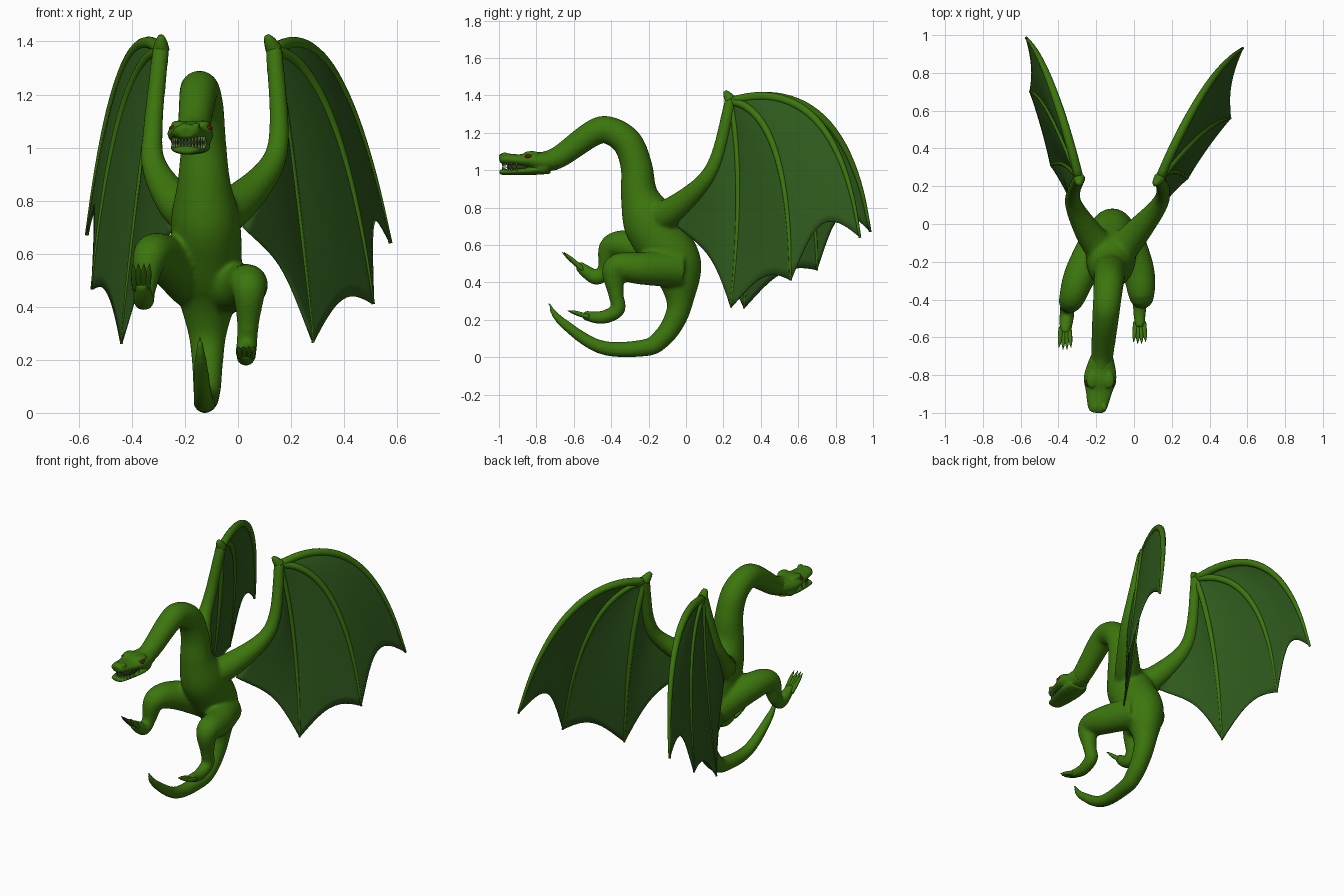
import bpy, bmesh, math
from mathutils import Vector

if "Cube" in bpy.data.objects:
    bpy.data.objects.remove(bpy.data.objects["Cube"])


def material(name, rgb):
    m = bpy.data.materials.new(name)
    m.diffuse_color = (*rgb, 1)
    m.use_nodes = True
    m.node_tree.nodes["Principled BSDF"].inputs["Base Color"].default_value = m.diffuse_color
    return m


SKIN = material("skin", (0.045, 0.18, 0.004))
WEB = material("wing_skin", (0.028, 0.1, 0.012))
TOOTH = material("tooth", (0.17, 0.26, 0.08))
DARK = material("mouth_dark", (0.02, 0.04, 0.01))
EYE = material("eye_red", (0.12, 0.01, 0.005))


def spline(pts, k):
    """Catmull-Rom samples through points of any dimension."""
    p = [Vector(q) for q in pts]
    p = [p[0] * 2 - p[1]] + p + [p[-1] * 2 - p[-2]]
    out = []
    for a, b, c, d in zip(p, p[1:], p[2:], p[3:]):
        for j in range(k):
            t = j / k
            out.append((b * 2 + (c - a) * t + (a * 2 - b * 5 + c * 4 - d) * t * t
                        + (b * 3 - a - c * 3 + d) * t ** 3) * 0.5)
    return out + [p[-2]]


def tube(bm, pts, n=20, k=6):
    """Sweep an ellipse; each point is x, y, z, side radius, depth radius."""
    s = spline([(*q, q[3])[:5] for q in pts], k)
    c = [Vector(q[:3]) for q in s]
    rings = []
    for i, q in enumerate(s):
        t = (c[min(i + 1, len(c) - 1)] - c[max(i - 1, 0)]).normalized()
        side = Vector((1, 0, 0))
        side = (side - t * side.dot(t)).normalized()
        up = t.cross(side)
        rings.append([bm.verts.new(c[i] + side * math.cos(a) * max(q[3], .002)
                                   + up * math.sin(a) * max(q[4], .002))
                      for a in (math.tau * j / n for j in range(n))])
    for r0, r1 in zip(rings, rings[1:]):
        for j in range(n):
            m = (j + 1) % n
            bm.faces.new((r0[j], r0[m], r1[m], r1[j]))
    bm.faces.new(rings[0][::-1])
    bm.faces.new(rings[-1])


def finish(bm, name, mat, voxel=0, smooth=4):
    bmesh.ops.recalc_face_normals(bm, faces=bm.faces)
    me = bpy.data.meshes.new(name)
    bm.to_mesh(me)
    bm.free()
    me.materials.append(mat)
    me.shade_smooth()
    ob = bpy.data.objects.new(name, me)
    bpy.context.collection.objects.link(ob)
    if voxel:
        r = ob.modifiers.new("blend", 'REMESH')
        r.mode, r.voxel_size, r.use_smooth_shade = 'VOXEL', voxel, True
        s = ob.modifiers.new("soften", 'SMOOTH')
        s.factor, s.iterations = 0.5, smooth
    return ob


def ball(bm, loc, scale):
    for v in bmesh.ops.create_uvsphere(bm, u_segments=16, v_segments=10, radius=1)["verts"]:
        v.co = [o + a * b for o, a, b in zip(loc, v.co, scale)]


def mid_x(y, z=1):
    """The body bends slightly sideways towards the head."""
    return -.115 - (.09 if z > .5 else .045) * max(0, -y - .1)


# Neck, trunk and tail: y, z, radius
SPINE = [(-.78, 1.04, .053), (-.68, 1.07, .06), (-.51, 1.19, .07), (-.42, 1.215, .074),
         (-.315, 1.15, .08), (-.265, 1.02, .085), (-.25, .87, .1), (-.2, .74, .128),
         (-.13, .62, .132), (-.05, .48, .122), (-.033, .3, .073), (-.065, .19, .059),
         (-.13, .1, .053), (-.22, .05, .046), (-.46, .055, .037), (-.67, .195, .024),
         (-.738, .295, .006)]
# Legs: hip, thigh, knee, shin, heel, foot, toe root
LEG_R = [(-.06, -.04, .47), (.02, -.24, .475), (.04, -.38, .475), (.038, -.375, .34),
         (.033, -.365, .255), (.03, -.45, .212), (.03, -.55, .225)]
LEG_L = [(-.17, -.06, .49), (-.28, -.26, .585), (-.33, -.395, .59), (-.35, -.43, .47),
         (-.355, -.475, .425), (-.36, -.53, .455), (-.365, -.58, .495)]
LEG_RADII = [.1, .087, .068, .042, .04, .036, .025]
# Wing arm from shoulder to wrist: y, z, radius, with x given for each wing
ARM = [(-.17, .73, .09), (-.06, .79, .075), (.09, .93, .048), (.17, 1.08, .037), (.24, 1.38, .032)]
ARM_X = {"right": (-.1, 0, .125, .155, .135), "left": (-.14, -.23, -.315, -.32, -.29)}
# Finger tips for each wing, and the bend of each finger (reach in x, in y, height)
TIPS = {"right": [(.575, .93, .64), (.51, .56, .41), (.283, .24, .265)],
        "left": [(-.57, .985, .67), (-.55, .7, .465), (-.44, .31, .26)]}
BENDS = [(.55, .82, 1.53), (.65, .98, 1.32), (.5, .5, .95)]
SCALLOPS = (.11, .055, .08)

bm = bmesh.new()
tube(bm, [(mid_x(y, z), y, z, r, r * (1.12 if r > .1 else 1)) for y, z, r in SPINE], 28)
for leg in (LEG_R, LEG_L):
    tube(bm, [(*p, r) for p, r in zip(leg, LEG_RADII)])
for xs in ARM_X.values():
    tube(bm, [(x, *p) for x, p in zip(xs, ARM)])
finish(bm, "body", SKIN, .011, 6)

# Toes tapering into claws
for side, leg, rise in (("right", LEG_R, .02), ("left", LEG_L, .055)):
    x, y, z = leg[-1]
    bm = bmesh.new()
    for i in range(4):
        d = (i - 1.5) * .017
        f = .088 - .01 * abs(i - 1.5)
        tube(bm, [(x + d * (.8 + .45 * t), y + .03 - (f + .03) * t, z + rise * (1.7 * t - .5), r)
                  for t, r in ((0, .014), (.4, .013), (.75, .009), (1, .001))], 10, 4)
    finish(bm, side + "_toes", SKIN)


def membrane(bm, s0, s1, out, scallop, m=12):
    """Skin between two ribs, scalloped at the trailing edge."""
    n = len(s0) - 1
    grid = []
    for j in range(m + 1):
        bow = math.sin(math.pi * j / m)
        col = []
        for i in range(n + 1):
            t = i * (1 - scallop * bow)
            k = min(int(t), n - 1)
            a, b = (s[k].lerp(s[k + 1], t - k) for s in (s0, s1))
            p = a.lerp(b, j / m)
            p.x += out * .015 * bow * math.sin(math.pi * t / n)
            col.append(bm.verts.new(p))
        grid.append(col)
    for g0, g1 in zip(grid, grid[1:]):
        for i in range(n):
            bm.faces.new((g0[i], g0[i + 1], g1[i + 1], g1[i]))


# Wing ribs, wrist claws and membranes
for side, out in (("right", 1), ("left", -1)):
    wrist = Vector((ARM_X[side][-1], .24, 1.37))
    ribs = []
    bm = bmesh.new()
    for i, (tip, (rx, ry, height)) in enumerate(zip(TIPS[side], BENDS)):
        tip = Vector(tip)
        bend = Vector((wrist.x + (tip.x - wrist.x) * rx, wrist.y + (tip.y - wrist.y) * ry, height))
        bend.y += .08 if i == 2 else 0
        rib = [wrist * (1 - t) ** 2 + bend * 2 * t * (1 - t) + tip * t * t
               for t in (k / 32 for k in range(33))]
        ribs.append(rib)
        tube(bm, [(*p, (.024 - .003 * i) * (1 - .7 * (k / 8) ** 2))
                  for k, p in enumerate(rib[::4])], 12, 3)
    claw = wrist + Vector((-.025 if out > 0 else 0, -.03, .05))
    tube(bm, [(*wrist, .032), (*wrist.lerp(claw, .6), .023), (*claw, .012)], 12, 4)
    finish(bm, side + "_wing_ribs", SKIN)
    # the last edge runs down the arm to the back
    back = [Vector((x, y, z)) for x, (y, z, r) in zip(ARM_X[side], ARM)][:0:-1]
    back[-1] = Vector((-.11 + out * .13, -.05, .7))
    back.insert(3, back[2].lerp(back[3], .5))
    ribs.append(spline(back, 8))
    bm = bmesh.new()
    for s0, s1, scallop in zip(ribs, ribs[1:], SCALLOPS):
        membrane(bm, s0, s1, out, scallop)
    bmesh.ops.remove_doubles(bm, verts=bm.verts, dist=.0005)
    ob = finish(bm, side + "_wing_membrane", WEB)
    sol = ob.modifiers.new("thickness", 'SOLIDIFY')
    sol.thickness, sol.offset = .008, 0

# Upper head with brows, cheeks and nostrils: y, z, half width, half height
UPPER = [(-.69, 1.055, .056, .054), (-.77, 1.045, .08, .052), (-.83, 1.053, .086, .046),
         (-.89, 1.053, .07, .032), (-.975, 1.06, .05, .03), (-.997, 1.057, .03, .02)]
LOWER = [(-.73, 1.015, .055, .035), (-.8, 1.002, .075, .027), (-.88, .994, .066, .02),
         (-.975, .99, .048, .016), (-.997, .99, .028, .01)]
HX = -.178
bm = bmesh.new()
tube(bm, [(mid_x(p[0]), *p) for p in UPPER], 24)
for s in (-1, 1):
    ball(bm, (HX + s * .045, -.825, 1.087), (.03, .045, .015))
    ball(bm, (HX + s * .022, -.97, 1.084), (.014, .02, .011))
    ball(bm, (HX + s * .048, -.775, 1.02), (.026, .05, .038))
finish(bm, "upper_head", SKIN, .005, 6)

bm = bmesh.new()
tube(bm, [(mid_x(p[0]), *p) for p in LOWER], 24)
finish(bm, "lower_jaw", SKIN, .005, 5)
bm = bmesh.new()
ball(bm, (HX, -.87, 1.015), (.045, .09, .03))
finish(bm, "mouth_inside", DARK)

# Teeth follow the curve of the jaws
bm = bmesh.new()
for i in range(13):
    a = math.pi * i / 12
    x = HX - .006 + .055 * math.cos(a) * (1.12 - .25 * math.sin(a))
    y = -.86 - .12 * abs(math.sin(a)) ** .7
    for z, d in ((1.042, -1), (.995, 1)):
        tube(bm, [(x, y, z, .006), (x, y, z + d * .013, .0045), (x, y, z + d * .027, .001)], 6, 2)
finish(bm, "teeth", TOOTH)

# Eyes under the brows
bm = bmesh.new()
for s in (-1, 1):
    ball(bm, (HX + s * .064, -.842, 1.073), (.018, .02, .012))
finish(bm, "eyes", EYE)
